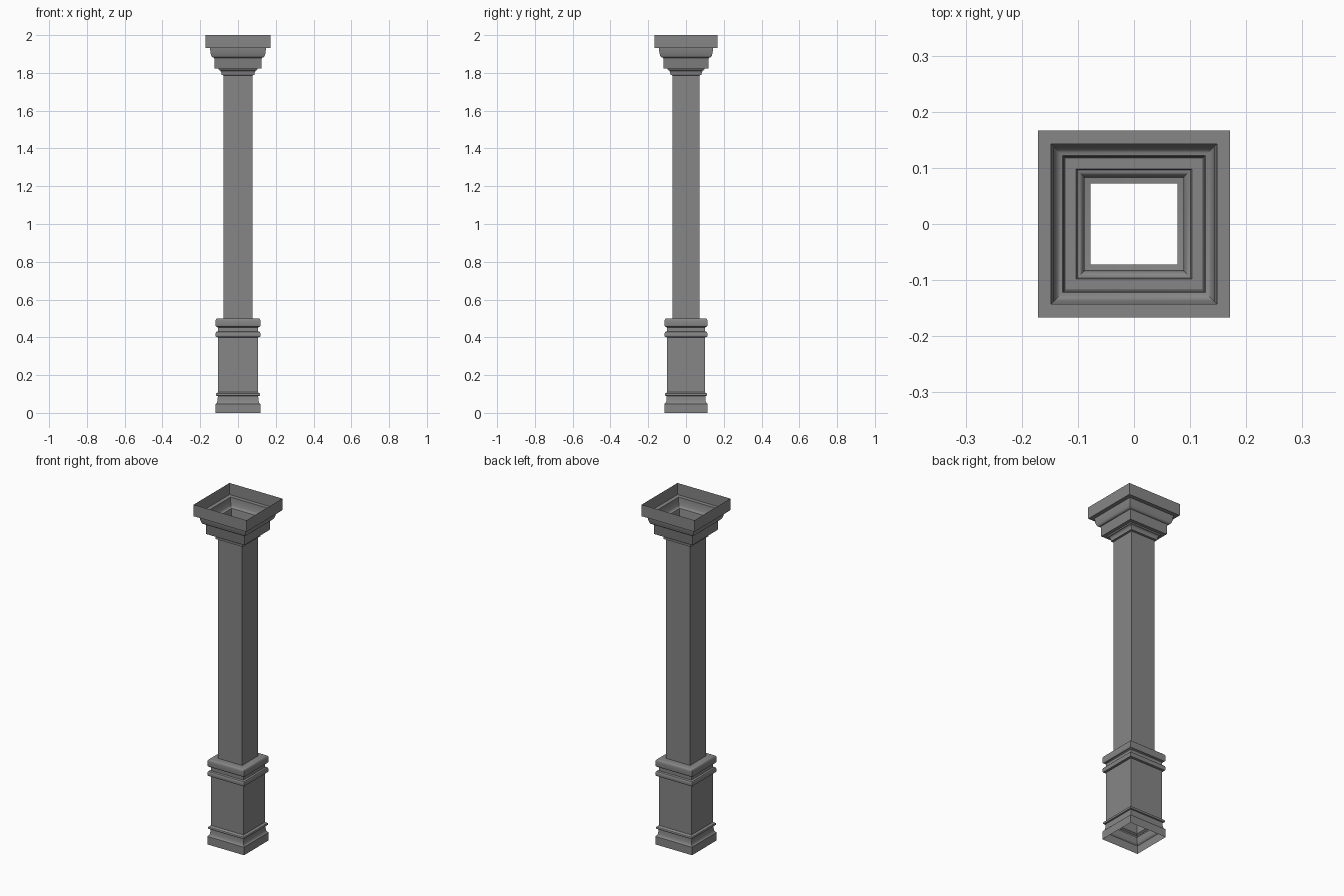
import bpy, bmesh, math

cube = bpy.data.objects.get("Cube")
if cube:
    bpy.data.objects.remove(cube, do_unlink=True)

stone = bpy.data.materials.new("grey stone")
stone.use_nodes = True
colour = (0.24, 0.24, 0.24, 1)
stone.diffuse_color = colour
stone.node_tree.nodes["Principled BSDF"].inputs["Base Color"].default_value = colour

# half depth is slightly less than half width throughout
DEPTH_INSET = 0.005
SHAFT = 0.0775


def curve(start, end, vertical_first, steps=6):
    """Quarter-ellipse moulding between two (half width, height) points."""
    points = []
    for i in range(steps + 1):
        a = math.pi / 2 * i / steps
        s, c = math.sin(a), 1 - math.cos(a)
        u, v = (c, s) if vertical_first else (s, c)
        points.append((start[0] + (end[0] - start[0]) * u,
                       start[1] + (end[1] - start[1]) * v))
    return points


def moulding(name, profile):
    """Sweep a profile round the rectangular plan as an open, mitred shell."""
    bm = bmesh.new()
    rings = []
    for w, z in profile:
        d = w - DEPTH_INSET
        rings.append([bm.verts.new((sx * w, sy * d, z))
                      for sx, sy in ((-1, -1), (1, -1), (1, 1), (-1, 1))])
    for low, high in zip(rings, rings[1:]):
        for i in range(4):
            j = (i + 1) % 4
            bm.faces.new((low[i], low[j], high[j], high[i]))
    bmesh.ops.remove_doubles(bm, verts=bm.verts, dist=0.0001)
    mesh = bpy.data.meshes.new(name)
    bm.to_mesh(mesh)
    bm.free()
    mesh.materials.append(stone)
    obj = bpy.data.objects.new(name, mesh)
    bpy.context.collection.objects.link(obj)
    bpy.ops.object.select_all(action="DESELECT")
    obj.select_set(True)
    bpy.context.view_layer.objects.active = obj
    bpy.ops.object.shade_smooth_by_angle(angle=math.radians(30))


# plinth with cavetto and small bead
moulding("plinth", [(0.119, 0), (0.119, 0.047)]
         + curve((0.115, 0.051), (0.107, 0.09), False)
         + curve((0.113, 0.09), (0.117, 0.097), False, 3)
         + curve((0.117, 0.097), (0.113, 0.104), True, 3)
         + [(0.105, 0.11)])

# plain pedestal block
moulding("pedestal", [(0.105, 0.11), (0.105, 0.4)])

# pedestal cap: lower fillet, neck and rounded upper slab
moulding("pedestal_cap", [(0.105, 0.4), (0.117, 0.402), (0.119, 0.407), (0.119, 0.42)]
         + curve((0.117, 0.425), (0.106, 0.432), True, 3)
         + [(0.106, 0.452)]
         + curve((0.112, 0.455), (0.119, 0.465), False, 3)
         + [(0.119, 0.486)]
         + curve((0.119, 0.486), (0.109, 0.5), True, 4)
         + [(SHAFT, 0.5)])

# shaft
moulding("shaft", [(SHAFT, 0.5), (SHAFT, 1.787)])

# capital: stepped necking, bell, ovolo and open square top
moulding("capital", [(SHAFT, 1.787), (0.088, 1.789)]
         + curve((0.088, 1.795), (0.101, 1.815), True, 5)
         + [(0.103, 1.822), (0.123, 1.822), (0.125, 1.827), (0.125, 1.874)]
         + curve((0.127, 1.88), (0.143, 1.898), False, 5)
         + [(0.146, 1.905), (0.148, 1.932), (0.1715, 1.932), (0.1715, 2)])
